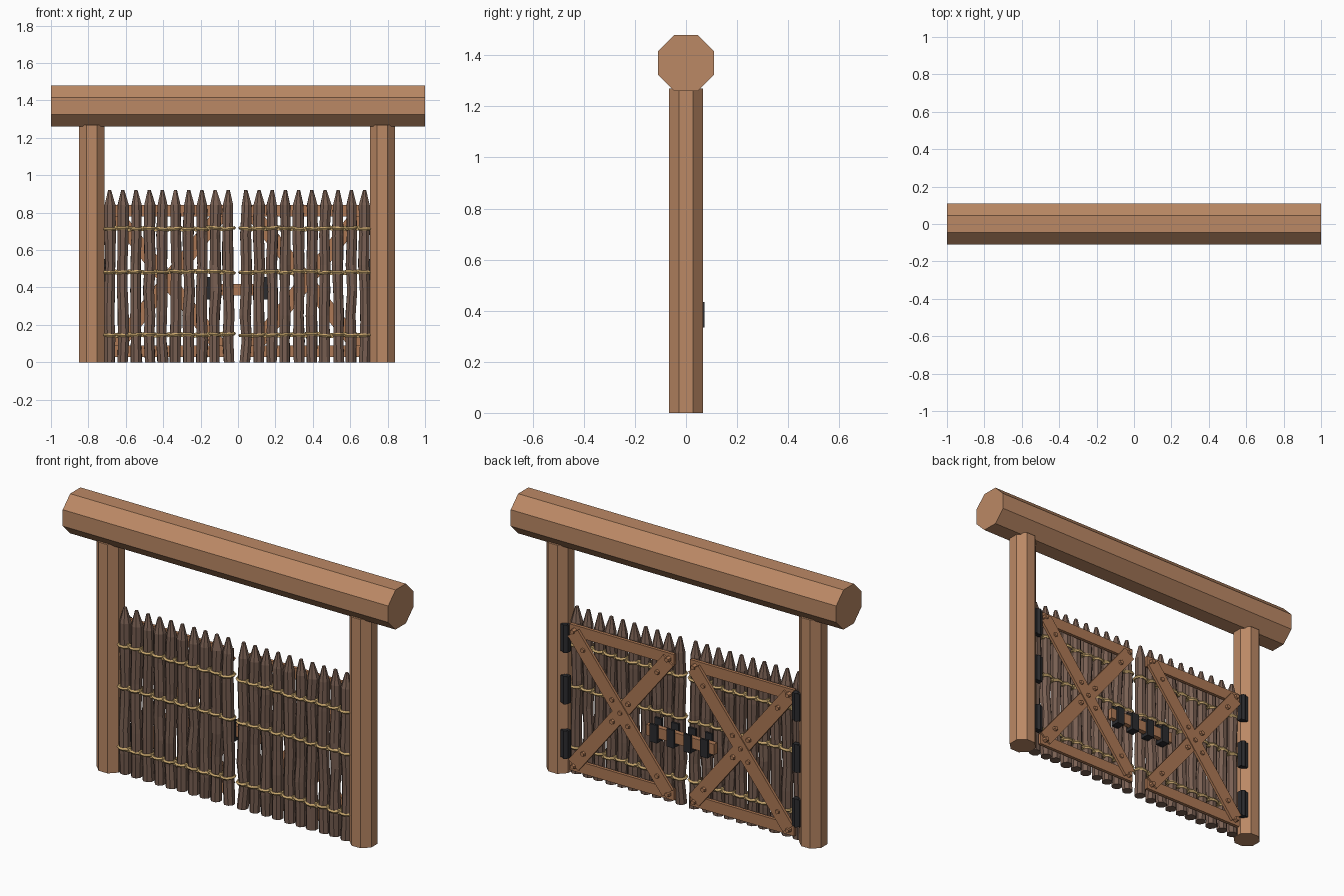
import bpy, bmesh, math, random
from mathutils import Matrix, Vector

if "Cube" in bpy.data.objects:
    bpy.data.objects.remove(bpy.data.objects["Cube"])

random.seed(4)
CX = -0.005  # middle of the gateway


def material(name, color):
    m = bpy.data.materials.new(name)
    m.diffuse_color = (*color, 1)
    m.use_nodes = True
    m.node_tree.nodes["Principled BSDF"].inputs["Base Color"].default_value = m.diffuse_color
    return m


TIMBER = material("timber", (0.50, 0.25, 0.13))
PLANK = material("plank_wood", (0.42, 0.19, 0.09))
BARK = material("bark", (0.19, 0.115, 0.085))
ROPE = material("rope", (0.60, 0.40, 0.16))
IRON = material("iron", (0.025, 0.025, 0.028))


def finish(bm, name, mat):
    bmesh.ops.recalc_face_normals(bm, faces=bm.faces)
    me = bpy.data.meshes.new(name)
    bm.to_mesh(me)
    bm.free()
    me.materials.append(mat)
    ob = bpy.data.objects.new(name, me)
    bpy.context.collection.objects.link(ob)
    return ob


def add_rings(bm, rings, sides, jitter=0.0):
    """Skin a stack of (x, y, z, radius) rings, flat sides facing the axes."""
    loops = []
    for x, y, z, r in rings:
        loop = []
        for i in range(sides):
            a = 2 * math.pi * (i + 0.5) / sides
            rr = r * (1 + random.uniform(-jitter, jitter))
            loop.append(bm.verts.new((x + rr * math.cos(a), y + rr * math.sin(a), z)))
        loops.append(loop)
    for a, b in zip(loops, loops[1:]):
        for i in range(sides):
            j = (i + 1) % sides
            bm.faces.new((a[i], a[j], b[j], b[i]))
    bm.faces.new(loops[0][::-1])
    bm.faces.new(loops[-1])


def add_box(bm, center, size, angle=0.0):
    """Box, optionally turned about the y axis."""
    m = (Matrix.Translation(center) @ Matrix.Rotation(angle, 4, 'Y')
         @ Matrix.Diagonal((*size, 1)))
    bmesh.ops.create_cube(bm, size=1, matrix=m)


def add_ring(bm, center, radius, thick, tilt, sides=10):
    """Rope loop around a stake."""
    rows = []
    for i in range(sides):
        a = 2 * math.pi * i / sides
        row = []
        for k in range(5):
            b = 2 * math.pi * k / 5
            r = radius + thick * math.cos(b)
            row.append(bm.verts.new(Vector(center) + Vector((
                r * math.cos(a), r * math.sin(a),
                thick * math.sin(b) + tilt * math.cos(a)))))
        rows.append(row)
    for i in range(sides):
        p, q = rows[i], rows[(i + 1) % sides]
        for k in range(5):
            n = (k + 1) % 5
            bm.faces.new((p[k], q[k], q[n], p[n]))


# Top beam: octagonal log lying along x
R8 = 1 / math.cos(math.pi / 8)
bm = bmesh.new()
add_rings(bm, [(0, 0, -1, 0.11 * R8), (0, 0, 1, 0.11 * R8)], 8)
beam = finish(bm, "top_beam", TIMBER)
beam.data.transform(Matrix.Translation((0, 0, 1.37)) @ Matrix.Rotation(math.pi / 2, 4, 'Y'))

for side, s in (("left", -1), ("right", 1)):
    # Octagonal post
    bm = bmesh.new()
    px = CX + s * 0.777
    add_rings(bm, [(px, 0, 0, 0.067 * R8), (px, 0, 1.27, 0.067 * R8)], 8)
    finish(bm, side + "_post", TIMBER)

    # Pointed stakes and rope lashings
    stakes, rope = bmesh.new(), bmesh.new()
    for i in range(10):
        x = CX + s * (0.047 + i * 0.0705)
        y = -0.01
        rings = []
        for z in (0, 0.12, 0.25, 0.38, 0.52, 0.68, 0.84):
            rings.append((x + random.uniform(-0.005, 0.005), y + random.uniform(-0.003, 0.003),
                          z, random.uniform(0.028, 0.033)))
        rings.append((x, y, 0.92, 0.009))
        add_rings(stakes, rings, 8, 0.06)
        for z in (0.715, 0.483, 0.147):
            zz = z + random.uniform(-0.004, 0.004)
            add_ring(rope, (x, y, zz), 0.032, 0.009, random.uniform(-0.005, 0.005))
            if i < 9:  # knots in the gaps
                for ky in (-0.024, 0.004):
                    add_box(rope, (x + s * 0.035, ky, zz), (0.022, 0.014, 0.024),
                            random.uniform(-0.3, 0.3))
    finish(stakes, side + "_gate_stakes", BARK)
    finish(rope, side + "_gate_lashings", ROPE)

    # Rails and crossed braces on the back
    xi, xo, zb, zt = 0.05, 0.69, 0.06, 0.81
    xm, zm = (xi + xo) / 2, (zb + zt) / 2
    frame = bmesh.new()
    for z in (zb, zt):
        add_box(frame, (CX + s * xm, 0.034, z), (xo - xi, 0.018, 0.062))
    dx, dz = xo - xi - 0.07, zt - zb - 0.03
    length = math.hypot(dx, dz) + 0.02
    for k, y in ((1, 0.045), (-1, 0.05)):
        add_box(frame, (CX + s * xm, y, zm), (length, 0.016, 0.078), k * math.atan2(dz, dx))
    finish(frame, side + "_gate_frame", PLANK)

    # Wooden pegs
    pegs = bmesh.new()
    spots = [(xm, zm)]
    spots += [(x, z) for x in (xi + 0.03, xo - 0.03) for z in (zb, zt)]
    for t in (0.17, 0.8):
        for k in (-1, 1):
            spots += [(xm + k * t * dx / 2, zm + t * dz / 2),
                      (xm + k * t * dx / 2, zm - t * dz / 2)]
    for x, z in spots:
        bmesh.ops.create_cone(pegs, cap_ends=True, segments=6, radius1=0.017, radius2=0.012,
                              depth=0.026,
                              matrix=Matrix.Translation((CX + s * x, 0.053, z))
                              @ Matrix.Rotation(-math.pi / 2, 4, 'X'))
    finish(pegs, side + "_gate_pegs", PLANK)

    # Iron hinges: plate plus knuckle
    hinges = bmesh.new()
    for z in (0.76, 0.475, 0.172):
        add_box(hinges, (CX + s * 0.712, 0.045, z), (0.045, 0.03, 0.15))
        add_rings(hinges, [(CX + s * 0.71, 0.053, z - 0.078, 0.014),
                           (CX + s * 0.71, 0.053, z + 0.078, 0.014)], 6)
    finish(hinges, side + "_hinges", IRON)

    # Iron latch brackets hooked round the bar
    brackets = bmesh.new()
    for x in (0.052, 0.155):
        add_box(brackets, (CX + s * x, 0.066, 0.385), (0.045, 0.012, 0.10))
        add_box(brackets, (CX + s * x, 0.045, 0.345), (0.045, 0.05, 0.018))
        add_box(brackets, (CX + s * x, 0.025, 0.395), (0.045, 0.012, 0.12))
    finish(brackets, side + "_latch_brackets", IRON)

# Locking bar across both gates
bm = bmesh.new()
add_box(bm, (CX, 0.046, 0.388), (0.42, 0.028, 0.06))
finish(bm, "locking_bar", PLANK)
